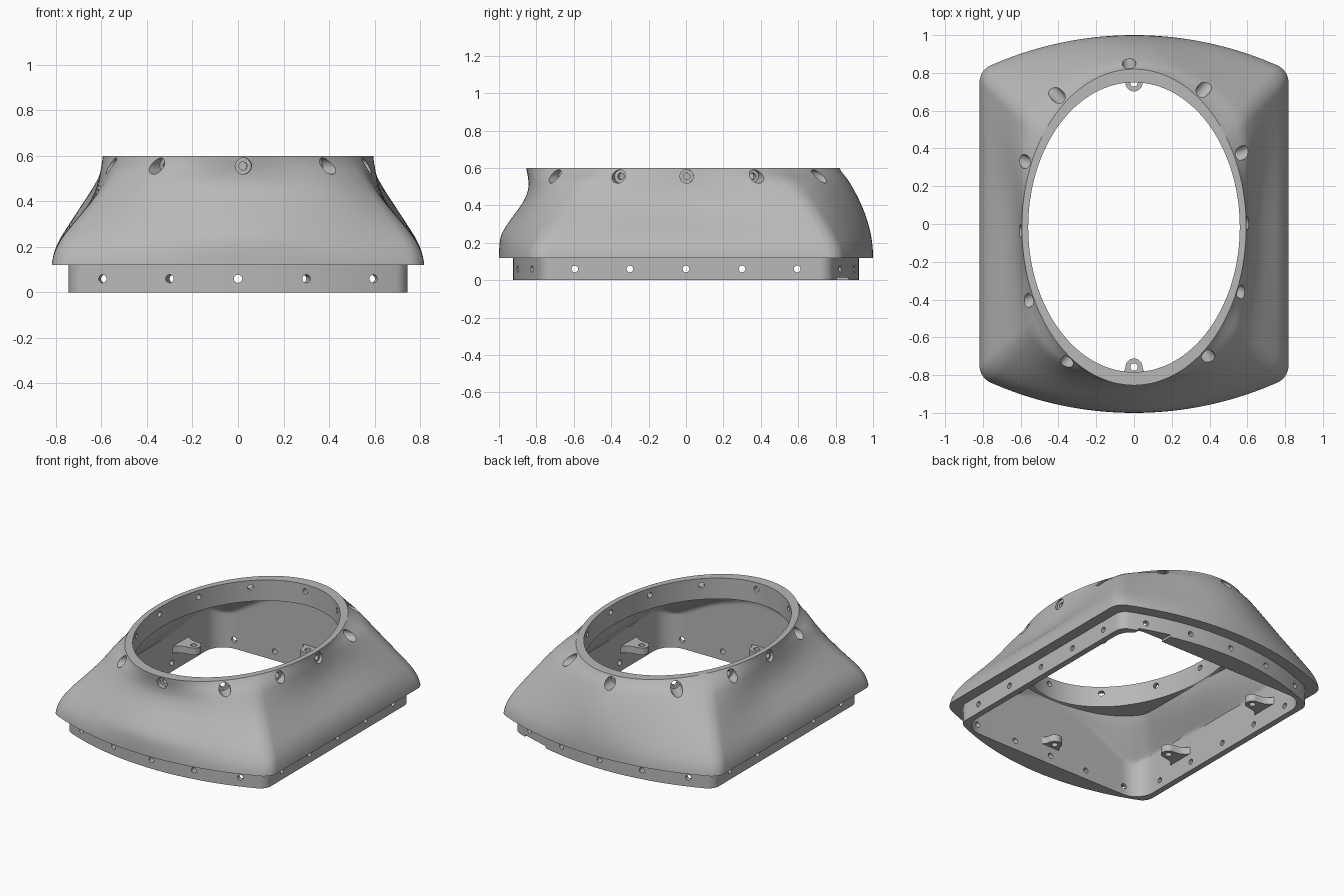
import bpy, bmesh, math
from mathutils import Vector, Matrix

cube = bpy.data.objects.get("Cube")
if cube:
    bpy.data.objects.remove(cube, do_unlink=True)

grey = bpy.data.materials.new("plain_grey")
grey.use_nodes = True
COLOUR = (0.48, 0.48, 0.48, 1)
grey.diffuse_color = COLOUR
grey.node_tree.nodes["Principled BSDF"].inputs["Base Color"].default_value = COLOUR

BASE_Z, TOP_Z = 0.12, 0.6
BAND_Z = 0.46           # lower edge of the upright band inside the rim
WALL = 0.06
RIM_Y = -0.017          # centre of the oval opening


def make_object(name, bm):
    bmesh.ops.recalc_face_normals(bm, faces=bm.faces)
    if bm.calc_volume(signed=True) < 0:
        bmesh.ops.reverse_faces(bm, faces=bm.faces)
    mesh = bpy.data.meshes.new(name)
    bm.to_mesh(mesh)
    bm.free()
    mesh.materials.append(grey)
    obj = bpy.data.objects.new(name, mesh)
    bpy.context.collection.objects.link(obj)
    return obj


def drill(obj, cutter):
    """Subtract the cutter with the first solver that keeps the part whole."""
    cutter.hide_render = True
    before = len(obj.data.polygons)
    bpy.ops.object.select_all(action='DESELECT')
    obj.select_set(True)
    bpy.context.view_layer.objects.active = obj
    mod = obj.modifiers.new("holes", 'BOOLEAN')
    mod.operation, mod.object = 'DIFFERENCE', cutter
    for solver in ('EXACT', 'MANIFOLD', 'FLOAT'):
        mod.solver = solver
        graph = bpy.context.evaluated_depsgraph_get()
        graph.update()
        if len(obj.evaluated_get(graph).data.polygons) > 0.9 * before:
            bpy.ops.object.modifier_apply(modifier=mod.name)
            break
    else:
        obj.modifiers.remove(mod)
    bpy.data.objects.remove(cutter, do_unlink=True)
    bpy.ops.object.shade_smooth_by_angle(angle=math.radians(30))


def outline(half_x, half_y, bow, r, n=24):
    """Rectangle with straight sides, bowed ends and rounded corners."""
    oy = half_y - bow
    cx = half_x - r
    cy = oy + math.sqrt((bow - r) ** 2 - cx ** 2)
    phi = math.atan2(cy - oy, cx)
    pts = [(half_x, cy * i / n) for i in range(n)]
    pts += [(cx + r * math.cos(phi * i / 10), cy + r * math.sin(phi * i / 10)) for i in range(10)]
    for i in range(n + 1):
        a = phi + (math.pi / 2 - phi) * i / n
        pts.append((bow * math.cos(a), oy + bow * math.sin(a)))
    pts += [(-x, y) for x, y in reversed(pts[:-1])]
    pts += [(x, -y) for x, y in reversed(pts[1:-1])]
    return [Vector(p) for p in pts]


def oval(pts, rx, ry):
    """Oval points in the same directions as the outline points."""
    out = []
    for p in pts:
        k = 1 / math.hypot(p.x / rx, p.y / ry)
        out.append(Vector((p.x * k, p.y * k + RIM_Y)))
    return out


def cross(a, b):
    return a.x * b.y - a.y * b.x


def along(pts, dirs):
    """Where rays from the centre through dirs meet the outline pts."""
    out = []
    edges = list(zip(pts, pts[1:] + pts[:1]))
    for d in dirs:
        a, b = next(e for e in edges if cross(e[0], d) >= -1e-6 and cross(d, e[1]) > 0)
        out.append(d * (cross(a, b - a) / cross(d, b - a)))
    return out


def spline(values, t):
    """Catmull-Rom through evenly spaced values, t from 0 to 1."""
    u = t * (len(values) - 1)
    i = min(int(u), len(values) - 2)
    u -= i
    a, b, c, d = (values[max(0, min(j, len(values) - 1))] for j in range(i - 1, i + 3))
    return b + 0.5 * u * (c - a + u * (2 * a - 5 * b + 4 * c - d + u * (3 * (b - c) + d - a)))


# Outlines of the lip and the flange, which is flat inside
lip = outline(0.818, 1.0, 1.875, 0.1)
flange = outline(0.745, 0.925, 1.8, 0.08)
flange_in = outline(0.705, 0.795, 60, 0.13)
rim_in = oval(flange_in, 0.56, 0.767)
lip_over = along(lip, flange_in)

# Share of the lip outline from the lip up to the rim, per direction
SIDE = [1, 0.945, 0.81, 0.58, 0.36, 0.2, 0.1, 0.04, 0]
FRONT = [1, 0.985, 0.92, 0.69, 0.39, 0.11, -0.06, -0.07, 0]
BACK = [1, 0.985, 0.94, 0.86, 0.75, 0.61, 0.44, 0.24, 0]
FRONT_CORNER = [1, 0.955, 0.86, 0.73, 0.59, 0.45, 0.32, 0.19, 0]
BACK_CORNER = [1, 0.96, 0.88, 0.78, 0.67, 0.55, 0.42, 0.26, 0]


def shell_ring(z, base):
    """Outer shell section at height z, in the directions of base."""
    t = (z - BASE_Z) / (TOP_Z - BASE_Z)
    ring = []
    for p, q in zip(base, oval(base, 0.594, 0.837)):
        c, s = q.x / 0.594, (q.y - RIM_Y) / 0.837
        end, corner = (BACK, BACK_CORNER) if s > 0 else (FRONT, FRONT_CORNER)
        w = (2 * c * s) ** 2
        f = w * spline(corner, t) + (1 - w) * (c * c * spline(SIDE, t) + s * s * spline(end, t))
        ring.append(q.lerp(p, f))
    return ring


def cavity_ring(z):
    """Inner section: the shell less its wall, held between rim and flange."""
    ring = []
    for o, p, q in zip(shell_ring(z, lip_over), flange_in, rim_in):
        f = (o.length - WALL - q.length) / (p.length - q.length)
        ring.append(q.lerp(p, max(0, min(1, f))))
    return ring


# Shell body: one closed loft, outside up and inside down
rings = [(flange, 0), (flange, BASE_Z)]
STEPS = 24
for k in range(STEPS + 1):
    z = BASE_Z + (TOP_Z - BASE_Z) * k / STEPS
    rings.append((shell_ring(z, lip), z))
rings += [(rim_in, TOP_Z), (rim_in, BAND_Z)]
for k in range(STEPS + 1):
    z = BAND_Z - 0.005 - 0.3 * k / STEPS
    rings.append((cavity_ring(z), z))
rings.append((flange_in, 0))

bm = bmesh.new()
loops = [[bm.verts.new((p.x, p.y, z)) for p in ring] for ring, z in rings]
for a, b in zip(loops, loops[1:] + loops[:1]):
    for i in range(len(a)):
        j = (i + 1) % len(a)
        bm.faces.new((a[i], a[j], b[j], b[i]))
body = make_object("shell_body", bm)


def add_bore(bm, origin, direction, profile, n=20):
    """Stepped round cutter; profile holds (distance, radius) pairs."""
    rot = Vector(direction).to_track_quat('Z', 'Y').to_matrix()
    loops = []
    for d, r in profile:
        loops.append([bm.verts.new(Vector(origin) + rot @ Vector(
            (r * math.cos(i * math.tau / n), r * math.sin(i * math.tau / n), d))) for i in range(n)])
    for a, b in zip(loops, loops[1:]):
        for i in range(n):
            j = (i + 1) % n
            bm.faces.new((a[i], a[j], b[j], b[i]))
    bm.faces.new(loops[0][::-1])
    bm.faces.new(loops[-1])


BORE, HEAD = 0.018, 0.036

# Counterbored screw holes, spaced evenly along the rim
holes = bmesh.new()
FINE = 2400
path = [Vector((0.56 * math.cos(i * math.tau / FINE), 0.767 * math.sin(i * math.tau / FINE)))
        for i in range(FINE + 1)]
length = [0]
for a, b in zip(path, path[1:]):
    length.append(length[-1] + (b - a).length)
for k in range(12):
    want = length[-1] * k / 12 + 0.02
    p = path[next(i for i, d in enumerate(length) if d >= want)]
    normal = Vector((p.x / 0.56 ** 2, p.y / 0.767 ** 2, 0)).normalized()
    add_bore(holes, (p.x, p.y + RIM_Y, 0.555), normal,
             [(-0.04, BORE), (0.026, BORE), (0.026, HEAD), (0.3, HEAD)])
drill(body, make_object("rim_hole_cutter", holes))

# Plain holes round the flange and a shallow notch under its back
holes = bmesh.new()
for s in (-1, 1):
    for v in (-0.595, -0.3, 0, 0.3, 0.595):
        add_bore(holes, (s * 0.725, v, 0.06), (s, 0, 0), [(-0.06, BORE), (0.06, BORE)])
        reach = math.sqrt(1.8 ** 2 - v * v)
        add_bore(holes, (v, s * (reach - 0.875), 0.06), (v, s * reach, 0),
                 [(-0.16, BORE), (0.04, BORE)])
bmesh.ops.create_cube(holes, size=1, matrix=Matrix.Translation((0.54, 0.87, 0))
                      @ Matrix.Diagonal((0.2, 0.22, 0.03, 1)))
drill(body, make_object("flange_hole_cutter", holes))

# Mounting tabs inside the flange
tabs, tab_holes = bmesh.new(), bmesh.new()
TAB_LOW, TAB_HIGH = 0.12, 0.167


def add_tab(x, y, angle, reach):
    """Tab with a round tip at (x, y), flaring to the wall."""
    half = [(-0.045 * math.cos(a), 0.045 * math.sin(a))
            for a in (i * math.pi / 16 for i in range(9))]
    half += [(reach * 0.5, 0.053), (reach * 0.8, 0.07), (reach, 0.1)]
    shape = half + [(u, -v) for u, v in reversed(half[1:])]
    turn = Matrix.Translation((x, y, 0)) @ Matrix.Rotation(angle, 4, 'Z')
    face = tabs.faces.new([tabs.verts.new(turn @ Vector((u, v, TAB_LOW))) for u, v in shape])
    new = bmesh.ops.extrude_face_region(tabs, geom=[face])["geom"]
    bmesh.ops.translate(tabs, vec=(0, 0, TAB_HIGH - TAB_LOW),
                        verts=[g for g in new if isinstance(g, bmesh.types.BMVert)])
    add_bore(tab_holes, (x, y, TAB_LOW), (0, 0, 1), [(-0.05, 0.02), (0.1, 0.02)])


add_tab(0, 0.747, math.pi / 2, 0.06)
add_tab(0, -0.757, -math.pi / 2, 0.05)
for y in (-0.4, 0.4):
    add_tab(0.61, y, 0, 0.1)
    add_tab(-0.61, y, math.pi, 0.1)
drill(make_object("mounting_tabs", tabs), make_object("tab_hole_cutter", tab_holes))
